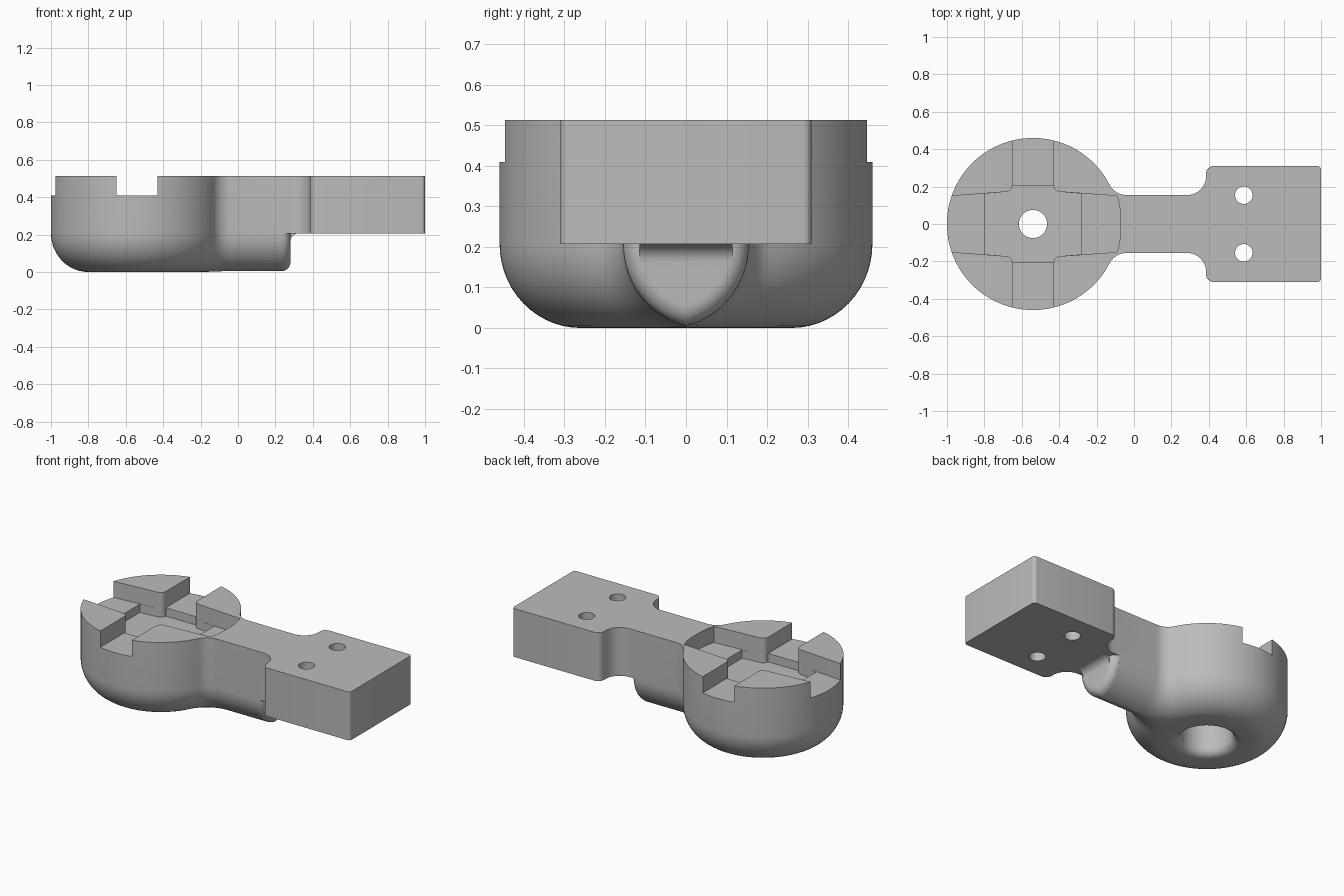
import bpy, bmesh
from math import sin, cos, pi, asin, acos, atan2, sqrt

cube = bpy.data.objects.get("Cube")
if cube:
    bpy.data.objects.remove(cube, do_unlink=True)

TOP, SHELF = 0.513, 0.207          # top face and underside of the mounting block
CX, R = -0.54, 0.46                # round head
ARM, NECK, ROUND = 0.155, 0.1, 0.2  # arm half width, neck fillet, bottom rounding

grey = bpy.data.materials.new("plain grey")
grey.use_nodes = True
colour = (0.5, 0.5, 0.5, 1)
grey.diffuse_color = colour
grey.node_tree.nodes["Principled BSDF"].inputs["Base Color"].default_value = colour


def loft(name, rings):
    """Skin a list of equal closed rings and cap both ends."""
    bm = bmesh.new()
    loops = [[bm.verts.new(p) for p in ring] for ring in rings]
    n = len(loops[0])
    for a, b in zip(loops, loops[1:]):
        for i in range(n):
            j = (i + 1) % n
            bm.faces.new((a[i], a[j], b[j], b[i]))
    bm.faces.new(loops[0][::-1])
    bm.faces.new(loops[-1])
    bmesh.ops.remove_doubles(bm, verts=bm.verts, dist=1e-5)
    bmesh.ops.dissolve_degenerate(bm, edges=bm.edges, dist=1e-6)
    bmesh.ops.recalc_face_normals(bm, faces=bm.faces)
    mesh = bpy.data.meshes.new(name)
    bm.to_mesh(mesh)
    bm.free()
    mesh.materials.append(grey)
    ob = bpy.data.objects.new(name, mesh)
    bpy.context.collection.objects.link(ob)
    return ob


def prism(name, outline, z0, z1):
    return loft(name, [[(x, y, z) for x, y in outline] for z in (z0, z1)])


def arc(cx, cy, r, a0, a1, n):
    return [(cx + r * cos(a0 + (a1 - a0) * i / n),
             cy + r * sin(a0 + (a1 - a0) * i / n)) for i in range(n + 1)]


def mirrored(half):
    return half + [(x, -y) for x, y in reversed(half)]


def turned(name, profile, n=64):
    return loft(name, [[(CX + r * cos(2 * pi * i / n), r * sin(2 * pi * i / n), z)
                        for i in range(n)] for r, z in profile])


def combine(body, other, operation):
    mod = body.modifiers.new(other.name, 'BOOLEAN')
    mod.operation, mod.solver, mod.object = operation, 'EXACT', other
    bpy.context.view_layer.objects.active = body
    bpy.ops.object.modifier_apply(modifier=mod.name)
    bpy.data.objects.remove(other, do_unlink=True)


def head_and_neck(d):
    """Half outline of the head and its neck fillet, moved inward by d."""
    fy = ARM + NECK
    fx = CX + sqrt((R + NECK) ** 2 - fy ** 2)
    a = atan2(fy, fx - CX)
    rad = NECK + d
    end = pi + asin(min(1, fy / rad))
    half = arc(CX, 0, R - d, pi, a, 48) + arc(fx, fy, rad, pi + a, end, 10)[1:]
    return [(x, max(y, 0)) for x, y in half[1:]]


# Upper slab: head, arm and mounting block in one outline
half = head_and_neck(0)
half += arc(0.285, ARM + 0.1, 0.1, -pi / 2, 0, 10)
half += arc(0.425, 0.27, 0.04, pi, pi / 2, 6)
half += arc(0.98, 0.29, 0.02, pi / 2, 0, 5)
body = prism("bracket_body", mirrored([(CX - R, 0)] + half)[:-1], SHELF, TOP)

# Rounded underside of head and arm
TIP, TIP_R = 0.28, 0.045
insets = sorted([ROUND * (1 - cos(pi / 2 * i / 14)) for i in range(15)] + [ARM])
rings = []
for d in insets:
    half = head_and_neck(d)
    end = (TIP - TIP_R, ARM - d) if d <= ARM else (half[-1][0], 0)
    z = SHELF * (1 - sin(acos(max(0, 1 - d / ROUND))))
    loop = [(CX - R + d, 0)] + mirrored(half + [end])
    rings.append([(x, y, z) for x, y in loop])
underside = loft("underside", rings)

# Softened end of the arm
sections = []
for i in range(9):
    t = pi / 2 * i / 8
    e = TIP_R * (1 - cos(t))
    r, c = ROUND - e, ARM - ROUND
    side = [(y, SHELF + z * SHELF / ROUND) for y, z in
            arc(c, 0, r, 0, -acos(-c / r), 14)]
    loop = side + [(-y, z) for y, z in reversed(side[:-1])]
    sections.append([(TIP - TIP_R + TIP_R * sin(t), y, z) for y, z in loop])
arm_tip = loft("arm_tip", sections)

# Concave fillet where the arm end meets the block
F = 0.045
curve = [(TIP - 0.02, SHELF), (TIP - 0.02, SHELF - F)]
curve += arc(TIP + F, SHELF - F, F, pi, pi / 2, 8)
fillet = loft("shelf_fillet", [[(x, y, z) for x, z in curve] for y in (-0.115, 0.115)])

for part in (underside, arm_tip, fillet):
    combine(body, part, 'UNION')

# Cross channels in the head, with a deeper middle pocket
cuts = [prism("cross_channel", [(-0.65, -0.6), (-0.43, -0.6), (-0.43, 0.6), (-0.65, 0.6)],
              0.41, 0.7)]
corner_l = arc(-0.685, 0.207, 0.035, -pi / 2, 0, 5)
corner_r = [(2 * CX - x, y) for x, y in reversed(corner_l)]
end_arc = [(-0.09, 0.15), (-0.078, 0.1), (-0.072, 0.05)]
cuts.append(prism("long_channel", mirrored([(-1.1, 0.14)] + corner_l + corner_r + end_arc),
                  0.41, 0.7))
cuts.append(prism("middle_pocket",
                  mirrored([(-0.8, 0.162)] + corner_l + corner_r + [(-0.28, 0.162)]),
                  0.357, 0.7))

# Central hole and the wide bore beneath it with a rounded lip
cuts.append(turned("centre_hole", [(0.075, 0.1), (0.075, 0.7)]))
lip = [(0.2 - 0.05 * sin(pi / 2 * i / 6), 0.05 - 0.05 * cos(pi / 2 * i / 6)) for i in range(7)]
cuts.append(turned("lower_bore", [(0.2, -0.05)] + lip + [(0.15, 0.27)]))

# Two screw holes
for s in (-1, 1):
    cuts.append(prism("screw_hole", arc(0.587, s * 0.154, 0.047, 0, 2 * pi * 31 / 32, 31), 0.1, 0.7))

for cut in cuts:
    combine(body, cut, 'DIFFERENCE')

bpy.ops.object.select_all(action='DESELECT')
body.select_set(True)
bpy.context.view_layer.objects.active = body
bpy.ops.object.shade_smooth_by_angle(angle=pi / 6)
